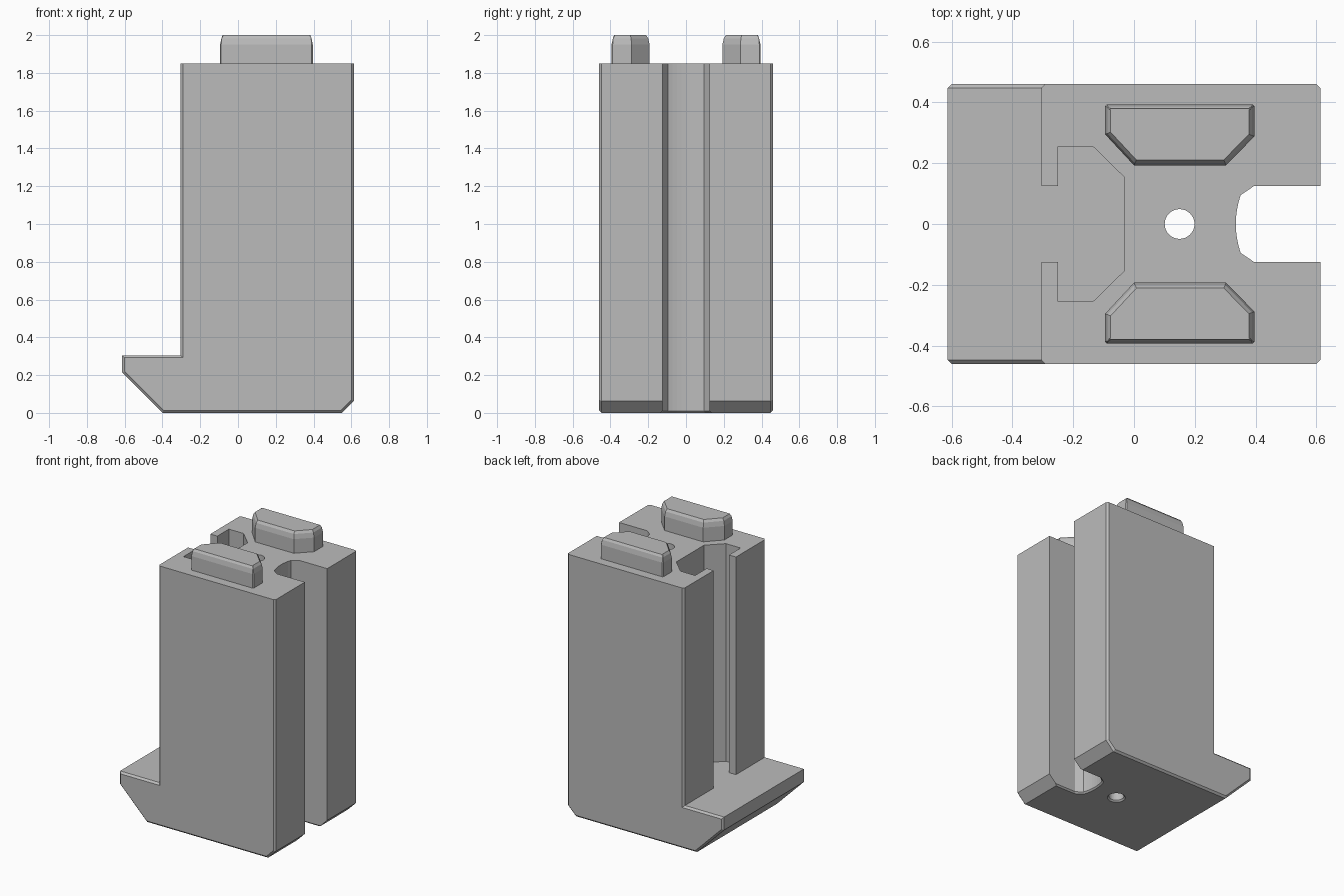
import bpy, bmesh, math

cube = bpy.data.objects.get("Cube")
if cube:
    bpy.data.objects.remove(cube, do_unlink=True)

HALF_W, SHELF, TOP = 0.46, 0.305, 1.85

grey = bpy.data.materials.new("plain grey")
grey.use_nodes = True
grey.diffuse_color = (0.5, 0.5, 0.5, 1)
grey.node_tree.nodes["Principled BSDF"].inputs["Base Color"].default_value = (0.5, 0.5, 0.5, 1)


def prism(bm, points, offset):
    """Extrude a flat outline by an offset; return the moved cap."""
    base = bm.faces.new([bm.verts.new(p) for p in points])
    ext = bmesh.ops.extrude_face_region(bm, geom=[base], use_keep_orig=True)
    cap = [g for g in ext["geom"] if isinstance(g, bmesh.types.BMFace)][0]
    bmesh.ops.translate(bm, verts=cap.verts[:], vec=offset)
    bmesh.ops.recalc_face_normals(bm, faces=bm.faces[:])
    return cap


def make_object(name, bm):
    mesh = bpy.data.meshes.new(name)
    bm.to_mesh(mesh)
    bm.free()
    mesh.materials.append(grey)
    obj = bpy.data.objects.new(name, mesh)
    bpy.context.collection.objects.link(obj)
    return obj


def mirrored(half):
    """Complete an outline by mirroring its points across y = 0."""
    return half + [(x, -y) for x, y in reversed(half) if y > 0]


def cut(target, name, outline, z0, z1):
    bm = bmesh.new()
    prism(bm, [(x, y, z0) for x, y in outline], (0, 0, z1 - z0))
    cutter = make_object(name, bm)
    mod = target.modifiers.new(name, "BOOLEAN")
    mod.operation, mod.solver, mod.object = "DIFFERENCE", "EXACT", cutter
    bpy.context.view_layer.objects.active = target
    bpy.ops.object.modifier_apply(modifier=mod.name)
    bpy.data.objects.remove(cutter, do_unlink=True)


# Body with hooked foot: side profile with chamfered rims
profile = [(-0.4, 0), (0.55, 0), (0.613, 0.063), (0.613, TOP),
           (-0.305, TOP), (-0.305, SHELF), (-0.613, SHELF), (-0.613, 0.213)]
bm = bmesh.new()
prism(bm, [(x, -HALF_W, z) for x, z in profile], (0, 2 * HALF_W, 0))
rims = [e for e in bm.edges
        if abs(e.verts[0].co.y - e.verts[1].co.y) < 1e-4
        and min(v.co.z for v in e.verts) < TOP - 0.01]
bmesh.ops.bevel(bm, geom=rims, offset=0.013, segments=1, affect="EDGES")
body = make_object("body", bm)

# T-shaped channel above the shelf
cut(body, "tee_channel", mirrored([(-0.4, 0.125), (-0.25, 0.125), (-0.25, 0.255),
                                   (-0.135, 0.255), (-0.033, 0.155)]), SHELF, TOP + 0.1)

# Full-height slot with a curved back wall
arc = [(0.335 + 0.016 * (y / 0.095) ** 2, y) for y in (0.095, 0.071, 0.048, 0.024, 0)]
cut(body, "rail_slot", mirrored([(0.8, 0.125), (0.395, 0.125)] + arc), -0.1, TOP + 0.1)

# Vertical through hole
ring = [(0.15 + 0.049 * math.cos(i * math.tau / 32), 0.049 * math.sin(i * math.tau / 32))
        for i in range(32)]
cut(body, "pin_hole", ring, -0.1, TOP + 0.1)

# Chamfer the underside rims of the slot and hole
bm = bmesh.new()
bm.from_mesh(body.data)
under = [e for e in bm.edges
         if all(abs(v.co.z) < 1e-4 and abs(v.co.y) < 0.2 for v in e.verts)
         and len(e.link_faces) == 2 and e.calc_face_angle() > 1.2]
bmesh.ops.bevel(bm, geom=under, offset=0.01, segments=1, affect="EDGES")
bm.to_mesh(body.data)
bm.free()

# Pair of tapered locating pegs on top
outline = [(-0.095, 0.295), (0, 0.193), (0.303, 0.193), (0.396, 0.288),
           (0.396, 0.388), (0.39, 0.394), (-0.089, 0.394), (-0.095, 0.388)]
for name, side in (("front_peg", -1), ("back_peg", 1)):
    bm = bmesh.new()
    cap = prism(bm, [(x, side * y, TOP - 0.01) for x, y in outline], (0, 0, 0.11))
    for inset, rise in ((0.007, 0.033), (0.011, 0.017)):
        bmesh.ops.inset_region(bm, faces=[cap], thickness=inset, use_even_offset=True)
        bmesh.ops.translate(bm, verts=cap.verts[:], vec=(0, 0, rise))
    bmesh.ops.recalc_face_normals(bm, faces=bm.faces[:])
    make_object(name, bm)
